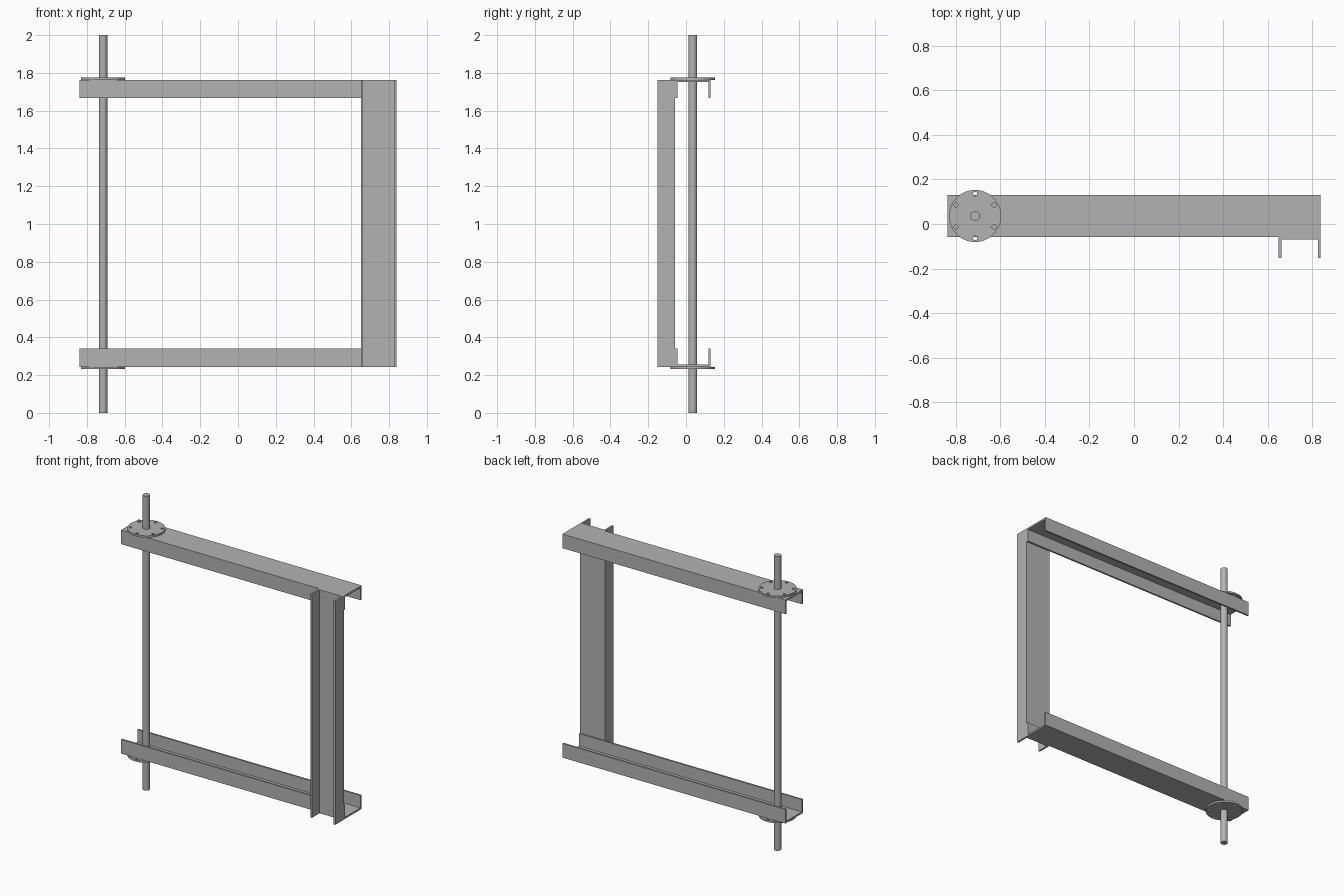
import bpy, bmesh, math
from mathutils import Matrix

cube = bpy.data.objects.get("Cube")
if cube:
    bpy.data.objects.remove(cube, do_unlink=True)

# Single steel colour
STEEL = (0.45, 0.45, 0.45, 1)
steel = bpy.data.materials.new("grey steel")
steel.use_nodes = True
steel.diffuse_color = STEEL
steel.node_tree.nodes["Principled BSDF"].inputs["Base Color"].default_value = STEEL

T = 0.012                      # plate thickness
LOW, HIGH = 0.244, 1.763       # outer faces of the frame
END = 0.838                    # half length of the beams
ROD_X, ROD_Y = -0.714, 0.036


def link(name, mesh):
    mesh.materials.clear()
    mesh.materials.append(steel)
    ob = bpy.data.objects.new(name, mesh)
    bpy.context.collection.objects.link(ob)
    return ob


def channel(name, width, depth, length, matrix):
    """U section in local XY (web at y=0, flanges to y=depth), run along local Z."""
    h = width / 2
    profile = [(-h, 0), (h, 0), (h, depth), (h - T, depth),
               (h - T, T), (T - h, T), (T - h, depth), (-h, depth)]
    bm = bmesh.new()
    face = bm.faces.new([bm.verts.new((x, y, 0)) for x, y in profile])
    ext = bmesh.ops.extrude_face_region(bm, geom=[face])
    top = [v for v in ext["geom"] if isinstance(v, bmesh.types.BMVert)]
    bmesh.ops.translate(bm, verts=top, vec=(0, 0, length))
    bm.transform(matrix)
    bmesh.ops.recalc_face_normals(bm, faces=bm.faces)
    mesh = bpy.data.meshes.new(name)
    bm.to_mesh(mesh)
    bm.free()
    return link(name, mesh)


def axes(x, y, z, origin):
    """Matrix whose columns are the given local axes and origin."""
    m = Matrix((x, y, z)).transposed().to_4x4()
    m.translation = origin
    return m


def flange_disc(name, z):
    """Round plate with a ring of six bolt holes."""
    curve = bpy.data.curves.new(name, "CURVE")
    curve.dimensions = "2D"
    curve.fill_mode = "BOTH"
    curve.extrude = T / 2

    def ring(cx, cy, r, n):
        s = curve.splines.new("POLY")
        s.points.add(n - 1)
        s.use_cyclic_u = True
        for i, p in enumerate(s.points):
            a = math.tau * i / n
            p.co = (cx + r * math.cos(a), cy + r * math.sin(a), 0, 1)

    ring(0, 0, 0.117, 48)
    for k in range(6):
        a = math.radians(30 + 60 * k)
        ring(0.099 * math.cos(a), 0.099 * math.sin(a), 0.0095, 16)
    temp = bpy.data.objects.new(name + " outline", curve)
    bpy.context.collection.objects.link(temp)
    deps = bpy.context.evaluated_depsgraph_get()
    mesh = bpy.data.meshes.new_from_object(temp.evaluated_get(deps))
    bpy.data.objects.remove(temp, do_unlink=True)
    ob = link(name, mesh)
    ob.location = (ROD_X, ROD_Y, z)
    return ob


# Horizontal beams, flanges facing inwards
for name, z, up in (("lower_beam", LOW, 1), ("upper_beam", HIGH, -1)):
    channel(name, 0.188, 0.096, 2 * END,
            axes((0, 1, 0), (0, 0, up), (1, 0, 0), (-END, 0.036, z)))

# Upright post, flanges facing forwards
channel("post", 0.188, 0.094, HIGH - LOW,
        axes((1, 0, 0), (0, -1, 0), (0, 0, 1), (END - 0.094, -0.058, LOW)))

# Bolt discs on the outer faces of the beams
flange_disc("lower_disc", LOW - T / 2)
flange_disc("upper_disc", HIGH + T / 2)

# Long rod through both discs
bm = bmesh.new()
bmesh.ops.create_cone(bm, cap_ends=True, segments=20, radius1=0.023,
                      radius2=0.023, depth=2)
rod_mesh = bpy.data.meshes.new("rod")
bm.to_mesh(rod_mesh)
bm.free()
rod = link("rod", rod_mesh)
rod.location = (ROD_X, ROD_Y, 1)
